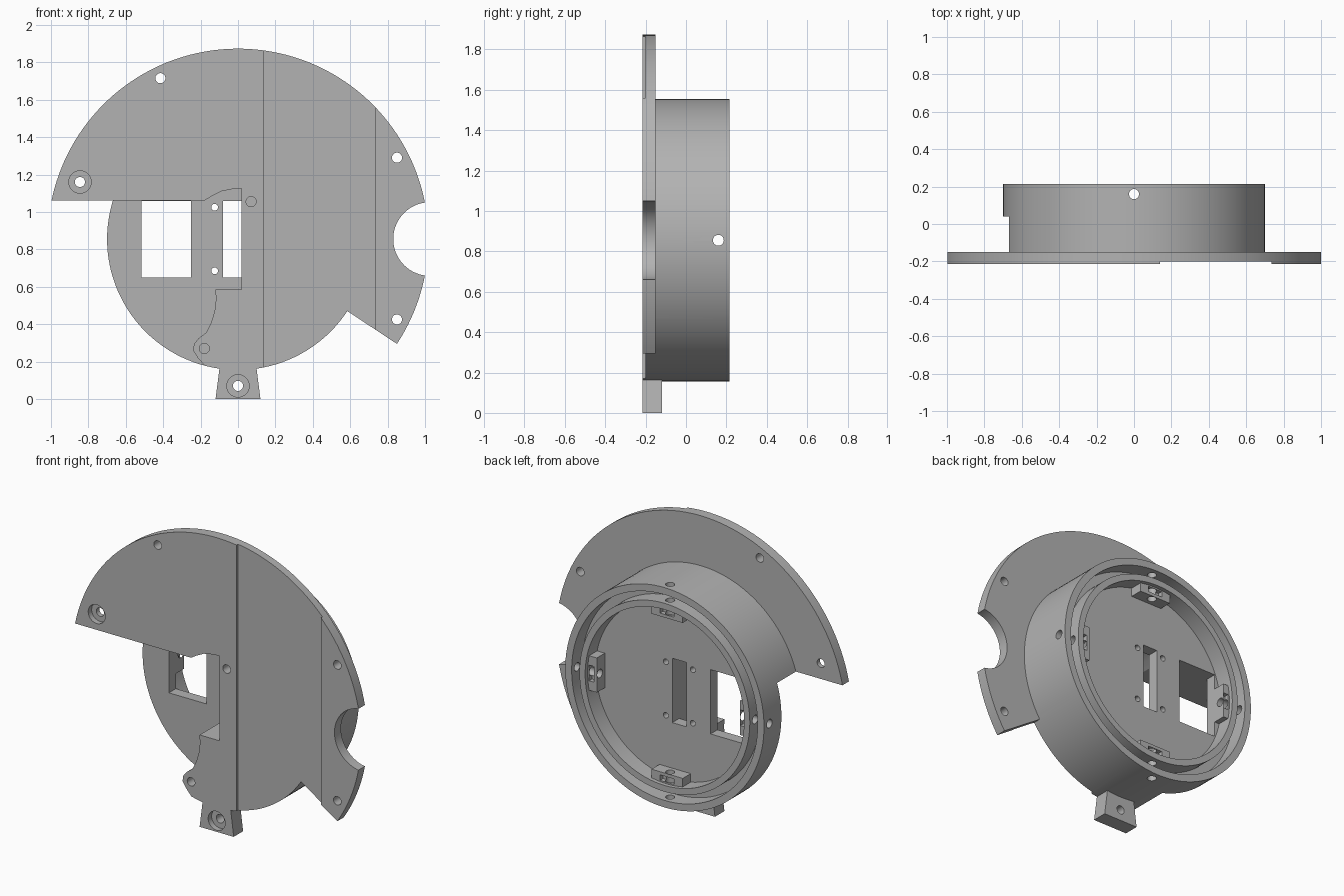
import bpy, bmesh, math
from mathutils import Matrix, Vector

if "Cube" in bpy.data.objects:
    bpy.data.objects.remove(bpy.data.objects["Cube"], do_unlink=True)

CZ = 0.855                      # height of the housing axis
FRONT, BACK = -0.215, 0.215
RING, FLANGE = 0.70, 1.018
POCKET_Y, FLOOR_Y = 0.04, 0.11

grey = bpy.data.materials.new("matte grey")
grey.use_nodes = True
grey.diffuse_color = (0.45, 0.45, 0.45, 1)
grey.node_tree.nodes["Principled BSDF"].inputs["Base Color"].default_value = (0.45, 0.45, 0.45, 1)


def add_object(name, bm):
    bmesh.ops.recalc_face_normals(bm, faces=bm.faces)
    mesh = bpy.data.meshes.new(name)
    bm.to_mesh(mesh)
    bm.free()
    obj = bpy.data.objects.new(name, mesh)
    bpy.context.collection.objects.link(obj)
    return obj


def prism(name, points, y0, y1):
    """Extrude an (x, z) outline from y0 to y1."""
    bm = bmesh.new()
    face = bm.faces.new([bm.verts.new((x, y0, z)) for x, z in points])
    ext = bmesh.ops.extrude_face_region(bm, geom=[face])
    verts = [v for v in ext["geom"] if isinstance(v, bmesh.types.BMVert)]
    bmesh.ops.translate(bm, verts=verts, vec=(0, y1 - y0, 0))
    return add_object(name, bm)


def arc(cx, cz, r, a0, a1, n):
    steps = [math.radians(a0 + (a1 - a0) * i / n) for i in range(n + 1)]
    return [(cx + r * math.cos(a), cz + r * math.sin(a)) for a in steps]


def disc(name, x, z, r, y0, y1, n=32):
    return prism(name, arc(x, z, r, 0, 360, n)[:-1], y0, y1)


def box(name, x0, x1, y0, y1, z0, z1):
    return prism(name, [(x0, z0), (x1, z0), (x1, z1), (x0, z1)], y0, y1)


def lathe(name, profile, n=128):
    """Revolve an (r, y) profile about the housing axis."""
    bm = bmesh.new()
    verts = [bm.verts.new((r, y, CZ)) for r, y in profile]
    edges = [bm.edges.new(pair) for pair in zip(verts, verts[1:])]
    bmesh.ops.spin(bm, geom=verts + edges, cent=(0, 0, CZ), axis=(0, 1, 0),
                   angle=math.tau, steps=n, use_duplicate=False)
    bmesh.ops.remove_doubles(bm, verts=bm.verts, dist=0.0001)
    return add_object(name, bm)


def turn(obj, quarter):
    """Turn an object about the housing axis by quarter turns."""
    centre = Matrix.Translation((0, 0, CZ))
    spin = Matrix.Rotation(quarter * math.pi / 2, 4, "Y")
    obj.data.transform(centre @ spin @ centre.inverted())
    return obj


def combine(target, tool, operation):
    mod = target.modifiers.new("combine", "BOOLEAN")
    mod.operation, mod.solver, mod.object = operation, "EXACT", tool
    bpy.ops.object.select_all(action="DESELECT")
    bpy.context.view_layer.objects.active = target
    target.select_set(True)
    bpy.ops.object.modifier_apply(modifier=mod.name)
    bpy.data.objects.remove(tool, do_unlink=True)


# Round housing: solid front, double rim with a groove at the back
body = lathe("mounting_housing", [
    (0, FRONT), (RING, FRONT), (RING, BACK), (0.655, BACK), (0.655, FLOOR_Y),
    (0.60, FLOOR_Y), (0.60, BACK), (0.56, BACK), (0.56, FLOOR_Y), (0, FLOOR_Y)])


def join(tool):
    combine(body, tool, "UNION")


def cut(tool):
    combine(body, tool, "DIFFERENCE")


# Wide front flange
join(prism("flange", [(0, CZ)] + arc(0, CZ, FLANGE, -33.4, 180, 96), FRONT, -0.15))

# Nut blocks inside the rim, each with a hexagonal nut slot
for q in range(4):
    join(turn(box("nut_block", 0.495, 0.575, FLOOR_Y - 0.02, 0.19, CZ - 0.11, CZ + 0.11), q))
for q in range(4):
    cut(turn(box("nut_slot", 0.515, 0.55, 0.16, 0.3, CZ - 0.05, CZ + 0.05), q))
    bm = bmesh.new()
    bmesh.ops.create_cone(bm, cap_ends=True, segments=24, radius1=0.027, radius2=0.027, depth=0.4)
    bm.transform(Matrix.Translation((0.65, 0.16, CZ)) @ Matrix.Rotation(math.pi / 2, 4, "Y"))
    cut(turn(add_object("rim_screw_hole", bm), q))

# Deep pocket at the lower right of the front
pocket = [(-1.2, 1.06), (-1.2, 0.05), (-0.18, 0.05), (-0.18, 0.18), (-0.215, 0.22),
          (-0.24, 0.26), (-0.235, 0.295), (-0.21, 0.325), (-0.17, 0.355), (-0.143, 0.41),
          (-0.125, 0.47), (-0.118, 0.53), (-0.12, 0.585), (0.02, 0.585), (0.02, 1.125),
          (-0.03, 1.122), (-0.09, 1.11), (-0.14, 1.085), (-0.18, 1.06)]
cut(prism("pocket", pocket, -0.4, POCKET_Y))

# Windows through the pocket floor
cut(box("wide_window", -0.515, -0.25, -0.1, 0.3, 0.65, 1.0595))
cut(box("narrow_window", -0.08, 0.0195, -0.1, 0.3, 0.65, 1.0595))
for x in (-0.125, 0.065):
    for z in (0.685, 1.025):
        cut(disc("small_hole", x, z, 0.018, 0.0, 0.3, 20))

# Shallow step on the front and round bite in the flange
cut(box("front_step", 0.14, 0.735, -0.4, -0.20, -0.1, 2))
cut(disc("side_bite", 1.027, CZ, 0.197, -0.4, -0.1, 64))

# Bottom foot
join(prism("foot", [(-0.12, 0), (0.12, 0), (0.097, 0.18), (-0.097, 0.18)], FRONT, -0.12))

# Through holes, counterbores and blind holes
for x, z in ((-0.415, 1.715), (0.85, 1.29), (0.85, 0.425), (-0.845, 1.16), (0, 0.07)):
    cut(disc("screw_hole", x, z, 0.027, -0.4, 0))
for x, z in ((-0.845, 1.16), (0, 0.07)):
    cut(disc("counterbore", x, z, 0.06, -0.4, -0.18))
for x, z in ((0.07, 1.055), (-0.18, 0.27)):
    cut(disc("blind_hole", x, z, 0.027, -0.4, -0.06))

# Finish
body.data.materials.clear()
body.data.materials.append(grey)
bpy.ops.object.select_all(action="DESELECT")
bpy.context.view_layer.objects.active = body
body.select_set(True)
bpy.ops.object.shade_smooth_by_angle(angle=math.radians(30))
